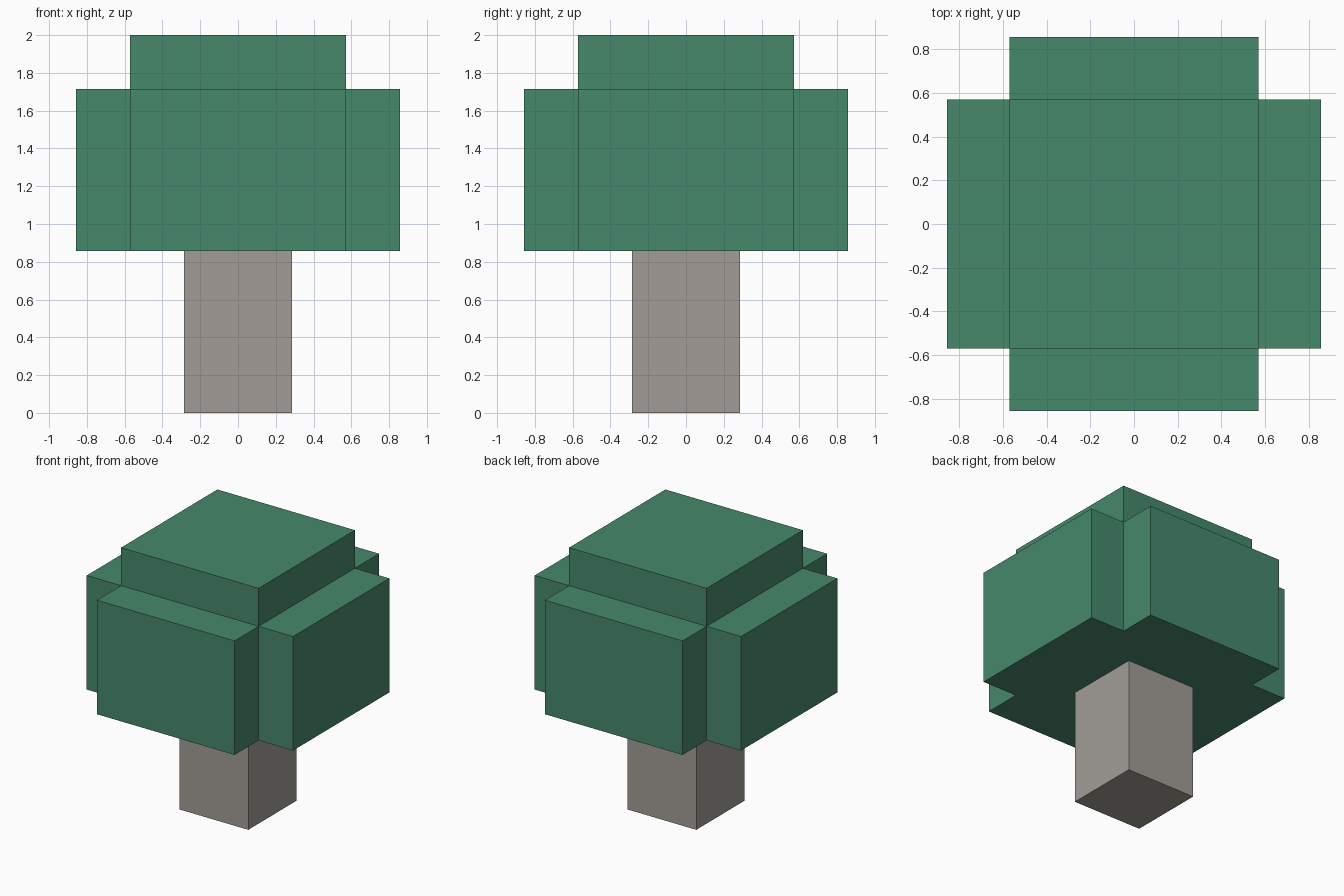
import bpy
import bmesh
from mathutils import Matrix, Vector

U = 2 / 7  # block module: the tree is seven modules tall

if "Cube" in bpy.data.objects:
    bpy.data.objects.remove(bpy.data.objects["Cube"], do_unlink=True)


def make_material(name, rgb):
    mat = bpy.data.materials.new(name)
    mat.use_nodes = True
    color = (*rgb, 1.0)
    mat.diffuse_color = color
    mat.node_tree.nodes["Principled BSDF"].inputs["Base Color"].default_value = color
    return mat


def box_mesh(width, height, base):
    """Square box sitting at the given base height, in modules."""
    bm = bmesh.new()
    place = Matrix.Translation((0, 0, (base + height / 2) * U))
    size = Matrix.Diagonal((width * U, width * U, height * U, 1))
    bmesh.ops.create_cube(bm, size=1, matrix=place @ size)
    bm.normal_update()
    return bm


def add_object(name, bm, mat):
    bmesh.ops.recalc_face_normals(bm, faces=bm.faces)
    mesh = bpy.data.meshes.new(name)
    bm.to_mesh(mesh)
    bm.free()
    mesh.materials.append(mat)
    obj = bpy.data.objects.new(name, mesh)
    bpy.context.collection.objects.link(obj)
    return obj


bark = make_material("bark grey", (0.36, 0.335, 0.305))
leaf = make_material("leaf green", (0.063, 0.25, 0.146))

# Trunk
add_object("trunk", box_mesh(2, 3, 0), bark)

# Foliage: a core block with each side and the top pushed out one module
foliage = box_mesh(4, 3, 3)
for face in [f for f in foliage.faces if f.normal.z > -0.5]:
    push = Vector(face.normal) * U
    new_face = bmesh.ops.extrude_discrete_faces(foliage, faces=[face])["faces"][0]
    bmesh.ops.translate(foliage, verts=new_face.verts, vec=push)
add_object("foliage", foliage, leaf)
